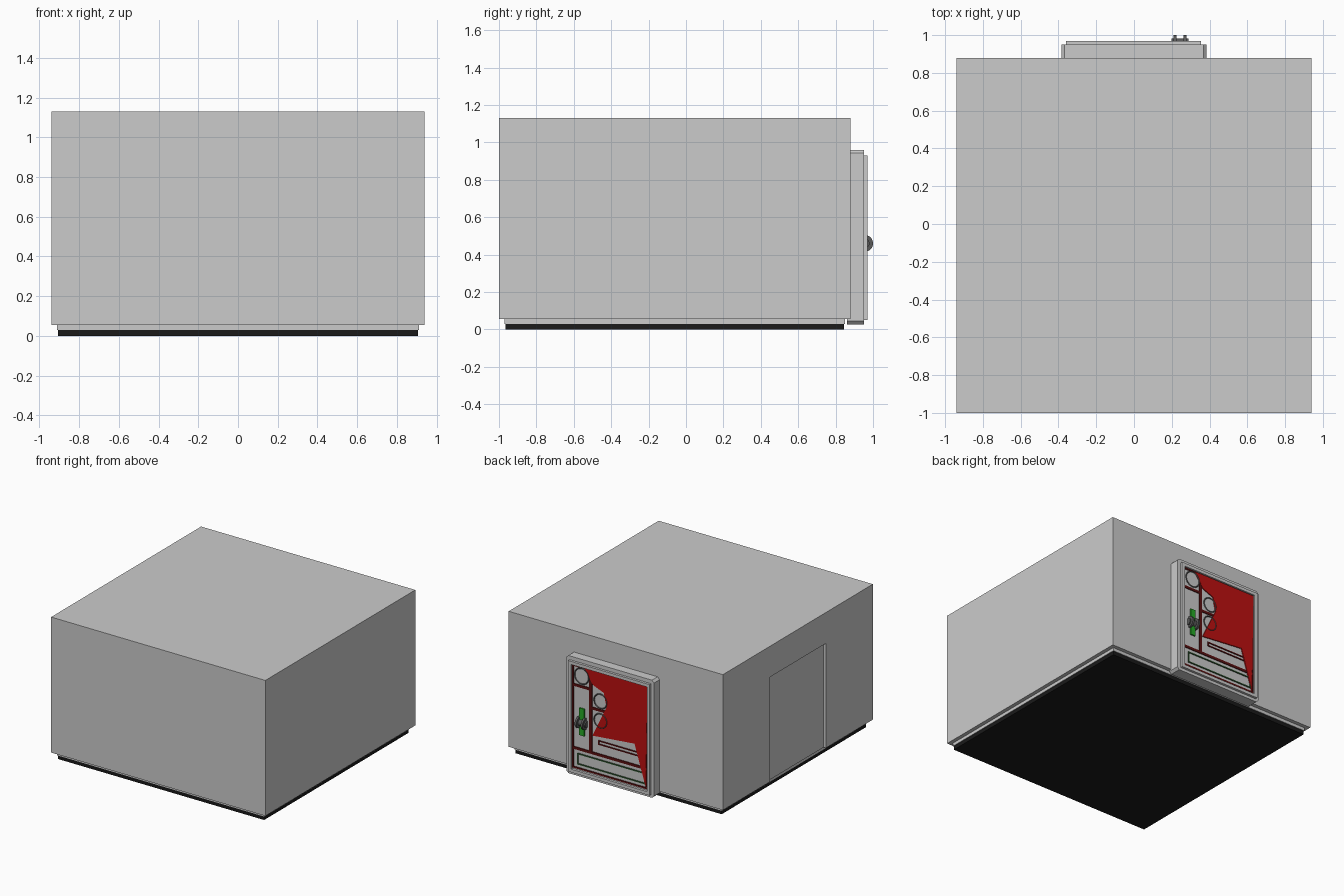
import bpy, bmesh, math

if "Cube" in bpy.data.objects:
    bpy.data.objects.remove(bpy.data.objects["Cube"])

def material(name, rgb):
    m = bpy.data.materials.new(name)
    m.diffuse_color = (*rgb, 1)
    m.use_nodes = True
    m.node_tree.nodes["Principled BSDF"].inputs["Base Color"].default_value = m.diffuse_color
    return m

BLACK = material("black", (0.01, 0.01, 0.01))
RED = material("red", (0.5, 0.005, 0.005))
DARK_RED = material("dark_red", (0.1, 0.005, 0.005))
GREEN = material("green", (0.02, 0.4, 0.02))
DARK_GREEN = material("dark_green", (0.03, 0.09, 0.03))
DARK = material("dark_grey", (0.1, 0.1, 0.1))

def finish(name, bm, mat=None):
    bmesh.ops.recalc_face_normals(bm, faces=bm.faces[:])
    me = bpy.data.meshes.new(name)
    bm.to_mesh(me)
    bm.free()
    ob = bpy.data.objects.new(name, me)
    bpy.context.collection.objects.link(ob)
    if mat:
        me.materials.append(mat)
    return ob

def box(name, x, y, z, mat=None):
    bm = bmesh.new()
    bmesh.ops.create_cube(bm, size=1)
    for v in bm.verts:
        v.co = [(a + b) / 2 + c * (b - a) for (a, b), c in zip((x, y, z), v.co)]
    return finish(name, bm, mat)

def plate(name, pts, y0, y1, mat=None):
    """Extrude an x-z outline along y."""
    bm = bmesh.new()
    f = bm.faces.new([bm.verts.new((x, y0, z)) for x, z in pts])
    new = bmesh.ops.extrude_face_region(bm, geom=[f])["geom"]
    for v in new:
        if isinstance(v, bmesh.types.BMVert):
            v.co.y = y1
    return finish(name, bm, mat)

def frame(name, x, z, w, y0, y1, mat=None):
    """Rectangular border of width w."""
    (a, b), (c, d) = x, z
    bm = bmesh.new()
    rings = []
    for y in (y0, y1):
        for i in (0, w):
            rings.append([bm.verts.new(p) for p in ((a+i, y, c+i), (b-i, y, c+i), (b-i, y, d-i), (a+i, y, d-i))])
    for r, s in ((0, 1), (1, 3), (3, 2), (2, 0)):
        for k in range(4):
            j = (k + 1) % 4
            bm.faces.new((rings[r][k], rings[r][j], rings[s][j], rings[s][k]))
    return finish(name, bm, mat)

def ring(name, x, z, r, mat):
    bpy.ops.mesh.primitive_torus_add(location=(x, 0.957, z), rotation=(math.pi / 2, 0, 0), major_radius=r,
                                     minor_radius=0.005, major_segments=32, minor_segments=4)
    ob = bpy.context.object
    ob.name = name
    ob.data.materials.append(mat)

def disc(name, x, z, r, depth, mat):
    bpy.ops.mesh.primitive_cylinder_add(vertices=32, radius=r, depth=depth, location=(x, 0.955, z),
                                        rotation=(0, math.pi / 2, 0))
    ob = bpy.context.object
    ob.name = name
    ob.data.materials.append(mat)
    bpy.ops.object.shade_smooth_by_angle()

# Main body with shallow doorway recess on the left side
body = box("body", (-0.94, 0.94), (-1, 0.88), (0.055, 1.13))
cutter = box("doorway_cutter", (-1.0, -0.92), (-0.41, 0.29), (0.0, 0.885))
cutter.hide_render = True
cutter.hide_viewport = True
cut = body.modifiers.new("doorway", "BOOLEAN")
cut.object = cutter
cut.solver = "EXACT"

# Stepped plinth and black foot
box("plinth", (-0.91, 0.91), (-0.97, 0.85), (0.03, 0.055))
box("foot", (-0.905, 0.905), (-0.965, 0.845), (0, 0.03), BLACK)

# Rear hatch housing with clipped corners, raised rim and inner panel
a, b, c, d, e = -0.385, 0.385, 0.027, 0.96, 0.018
plate("hatch_housing", [(a+e, c), (b-e, c), (b, c+e), (b, d-e), (b-e, d), (a+e, d), (a, d-e), (a, c+e)], 0.86, 0.951)
frame("hatch_rim", (-0.36, 0.355), (0.05, 0.93), 0.025, 0.945, 0.97)

# Dark red grooves dividing the panel
frame("groove_border", (-0.335, 0.33), (0.085, 0.905), 0.012, 0.95, 0.957, DARK_RED)
box("groove_vertical", (0.155, 0.18), (0.95, 0.957), (0.24, 0.9), DARK_RED)
box("groove_left", (0.17, 0.32), (0.95, 0.957), (0.735, 0.755), DARK_RED)
box("groove_middle", (0.0, 0.17), (0.95, 0.957), (0.59, 0.61), DARK_RED)
box("groove_lower", (-0.33, 0.32), (0.95, 0.957), (0.235, 0.255), DARK_RED)

# Angular red sheet on the hatch
plate("red_sheet", [(0.22, 0.9), (-0.332, 0.9), (-0.318, 0.1), (-0.22, 0.42), (0.15, 0.385),
                    (0.026, 0.64), (0.05, 0.75), (0.15, 0.79)], 0.95, 0.959, RED)

# Round gauges and slots
ring("gauge_top", 0.245, 0.83, 0.062, DARK)
ring("gauge_upper", 0.08, 0.675, 0.056, DARK)
ring("gauge_lower", 0.08, 0.52, 0.056, DARK)
frame("slot_upper", (-0.3, 0.1), (0.325, 0.36), 0.008, 0.95, 0.958, DARK_RED)
frame("slot_lower", (-0.31, 0.285), (0.12, 0.21), 0.009, 0.95, 0.958, DARK_GREEN)

# Latch: green back plate with two round grips on a short spindle
box("latch_plate", (0.22, 0.265), (0.95, 0.962), (0.36, 0.575), GREEN)
disc("latch_spindle", 0.243, 0.46, 0.026, 0.09, DARK)
for i, x in enumerate((0.217, 0.27)):
    disc(f"latch_grip_{i + 1}", x, 0.46, 0.045, 0.016, DARK)
